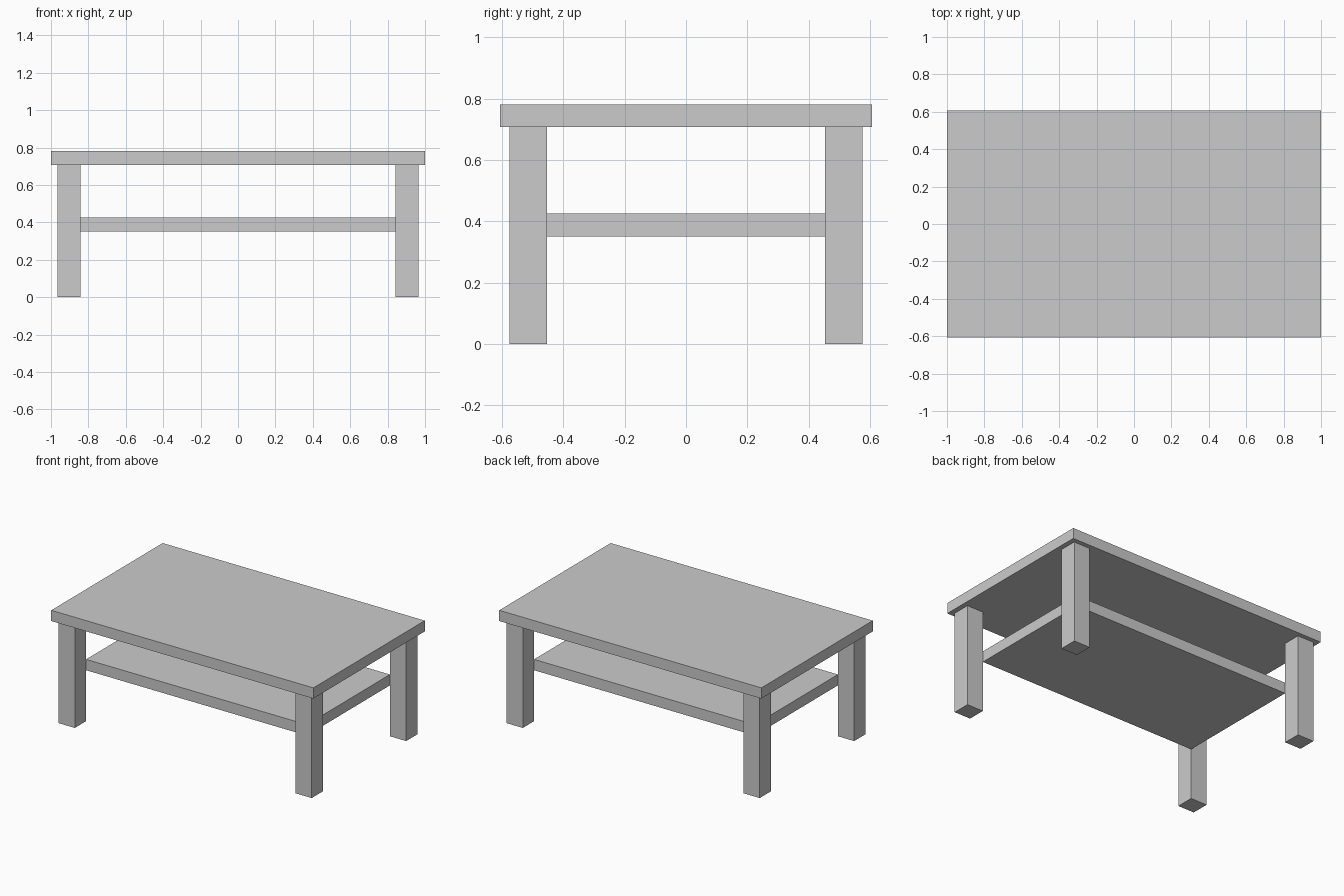
import bpy

if "Cube" in bpy.data.objects:
    bpy.data.objects.remove(bpy.data.objects["Cube"])


def box(name, lo, hi):
    """Axis-aligned box between two corners."""
    centre = [(a + b) / 2 for a, b in zip(lo, hi)]
    size = [b - a for a, b in zip(lo, hi)]
    bpy.ops.mesh.primitive_cube_add(size=1, location=centre)
    obj = bpy.context.object
    obj.name = name
    obj.scale = size
    bpy.ops.object.transform_apply(location=False, rotation=False, scale=True)
    return obj


TOP_X, TOP_Y = 1.0, 0.607          # half size of the table top
OUT_X, OUT_Y = 0.966, 0.576        # outer leg faces
IN_X, IN_Y = 0.842, 0.453          # inner leg faces
TOP_LOW, TOP_HIGH = 0.707, 0.781

# Table top
box("table_top", (-TOP_X, -TOP_Y, TOP_LOW), (TOP_X, TOP_Y, TOP_HIGH))

# Lower shelf, its corners meeting the inner leg edges
box("lower_shelf", (-IN_X, -IN_Y, 0.351), (IN_X, IN_Y, 0.426))

# Four square legs
for side, sx in (("left", -1), ("right", 1)):
    for end, sy in (("front", -1), ("back", 1)):
        xs = sorted((sx * IN_X, sx * OUT_X))
        ys = sorted((sy * IN_Y, sy * OUT_Y))
        box(f"{end}_{side}_leg", (xs[0], ys[0], 0), (xs[1], ys[1], TOP_LOW))
